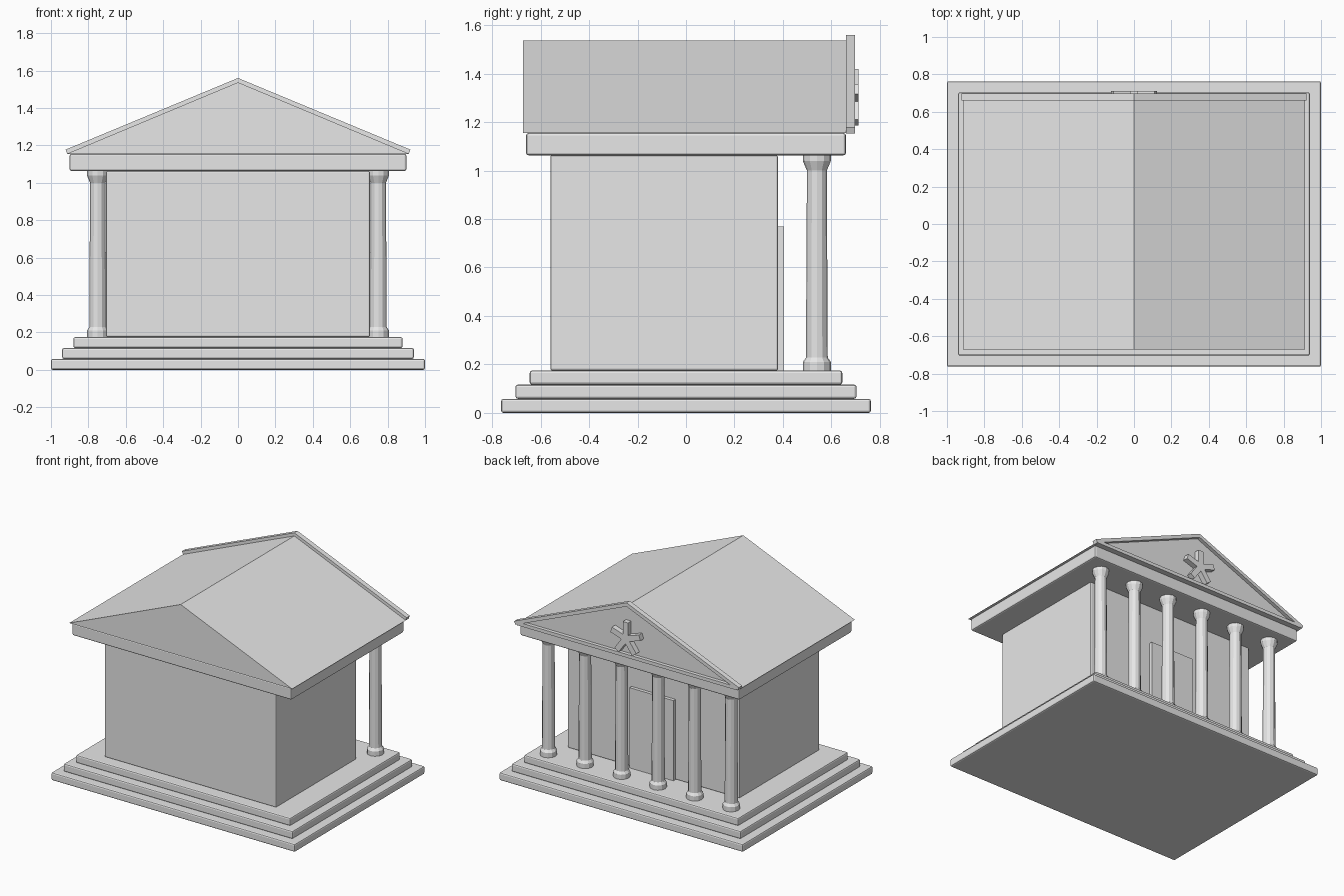
import bpy, bmesh
from math import sin, cos, atan2, pi, radians
from mathutils import Matrix, Vector

cube = bpy.data.objects.get("Cube")
if cube:
    bpy.data.objects.remove(cube, do_unlink=True)

stone = bpy.data.materials.new("pale stone")
stone.use_nodes = True
stone.diffuse_color = (0.8, 0.8, 0.8, 1)
stone.node_tree.nodes["Principled BSDF"].inputs["Base Color"].default_value = (0.8, 0.8, 0.8, 1)


def finish(name, bm):
    bmesh.ops.recalc_face_normals(bm, faces=bm.faces)
    mesh = bpy.data.meshes.new(name)
    bm.to_mesh(mesh)
    bm.free()
    mesh.materials.append(stone)
    obj = bpy.data.objects.new(name, mesh)
    bpy.context.collection.objects.link(obj)
    return obj


def add_box(bm, size, matrix):
    bmesh.ops.create_cube(bm, size=1, matrix=matrix @ Matrix.Diagonal((*size, 1)))


def block(name, x, y0, y1, z0, z1, bevel=0):
    """Box centred on x = 0 with half width x."""
    bm = bmesh.new()
    add_box(bm, (2 * x, y1 - y0, z1 - z0),
            Matrix.Translation((0, (y0 + y1) / 2, (z0 + z1) / 2)))
    obj = finish(name, bm)
    if bevel:
        mod = obj.modifiers.new("Bevel", "BEVEL")
        mod.width = bevel
        mod.segments = 2
    return obj


def prism(name, outline, y0, y1):
    """Extrude an x-z outline along y."""
    bm = bmesh.new()
    face = bm.faces.new([bm.verts.new((x, y0, z)) for x, z in outline])
    out = bmesh.ops.extrude_face_region(bm, geom=[face])["geom"]
    bmesh.ops.translate(bm, vec=(0, y1 - y0, 0),
                        verts=[v for v in out if isinstance(v, bmesh.types.BMVert)])
    return finish(name, bm)


# Stepped base
STEP = 0.0583
for i, name in enumerate(("lower_step", "middle_step", "upper_step")):
    block(name, 1 - 0.06 * i, -0.763 + 0.059 * i, 0.763 - 0.059 * i,
          STEP * i, STEP * (i + 1), 0.01)
FLOOR, BEAM = 3 * STEP, 1.063

# Hall, door and entablature
block("hall", 0.705, -0.56, 0.38, FLOOR, BEAM, 0.008)
block("door", 0.18, 0.37, 0.405, FLOOR, 0.77)
block("entablature", 0.9, -0.66, 0.66, BEAM, 1.155, 0.01)

# Gabled roof
prism("roof", [(-0.915, 1.155), (0.915, 1.155), (0, 1.537)], -0.672, 0.672)

# Pediment trim: two raking bars and a sill
slope = atan2(1.56 - 1.177, 0.922)
down = Vector((-sin(slope), -cos(slope))) * 0.026
for side, name in ((1, "left_rake"), (-1, "right_rake")):
    ends = [(0, 1.56), (0.922, 1.177),
            (0.922 + down.x, 1.177 + down.y), (0, 1.56 - 0.026 / cos(slope))]
    prism(name, [(side * x, z) for x, z in ends], 0.66, 0.698)
block("pediment_sill", 0.9, 0.66, 0.698, 1.153, 1.178)

# Five-armed emblem
bm = bmesh.new()
for k in range(5):
    turn = Matrix.Rotation(k * 2 * pi / 5, 4, "Y")
    add_box(bm, (0.042, 0.045, 0.123),
            Matrix.Translation((0, 0.6885, 1.297)) @ turn @ Matrix.Translation((0, 0, 0.0615)))
finish("emblem", bm)

# Row of columns, each a turned profile of (radius, height)
PROFILE = [(0.058, FLOOR), (0.058, 0.21), (0.045, 0.228), (0.041, 1.0),
           (0.058, 1.04), (0.058, BEAM)]
SIDES = 12
for i in range(6):
    bm = bmesh.new()
    rings = [[bm.verts.new((-0.75 + 0.3 * i + r * sin(2 * pi * k / SIDES),
                            0.54 + r * cos(2 * pi * k / SIDES), z))
              for k in range(SIDES)] for r, z in PROFILE]
    for a, b in zip(rings, rings[1:]):
        for k in range(SIDES):
            n = (k + 1) % SIDES
            bm.faces.new((a[k], a[n], b[n], b[k]))
    bm.faces.new(rings[0])
    bm.faces.new(rings[-1])
    finish(f"column_{i + 1}", bm)
